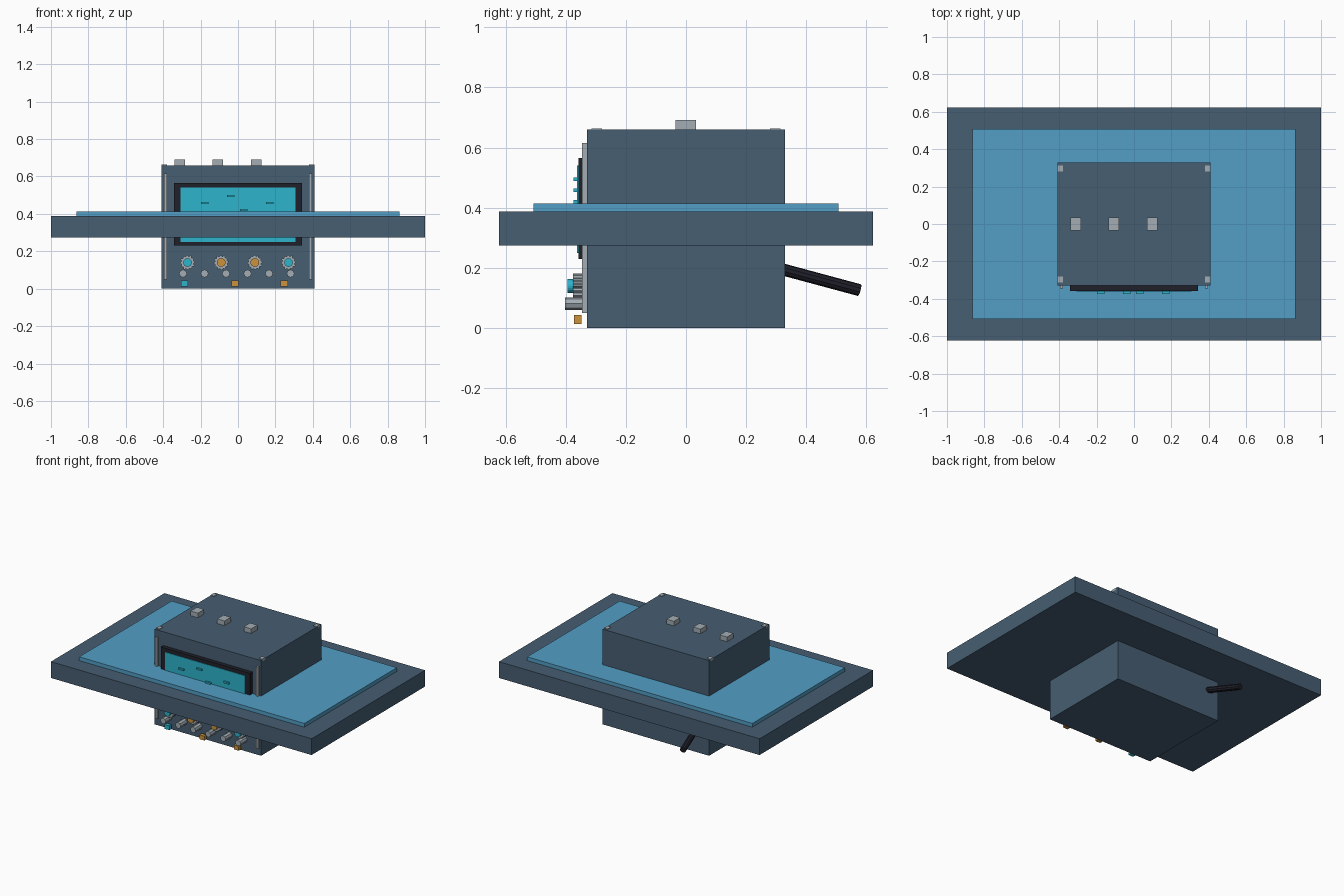
import bpy, bmesh, math
from mathutils import Vector

cube = bpy.data.objects.get("Cube")
if cube:
    bpy.data.objects.remove(cube, do_unlink=True)


def material(name, hex_code):
    """Flat material from an sRGB hex colour."""
    def linear(c):
        return c / 12.92 if c < 0.04 else ((c + 0.055) / 1.055) ** 2.4
    rgb = [linear(v / 255) for v in bytes.fromhex(hex_code)]
    m = bpy.data.materials.new(name)
    m.use_nodes = True
    m.diffuse_color = (*rgb, 1)
    m.node_tree.nodes["Principled BSDF"].inputs["Base Color"].default_value = (*rgb, 1)
    return m


slate = material("slate blue", "465E72")
sky = material("sky blue", "539FC6")
cyan = material("cyan", "2EB4CC")
metal = material("light grey", "A3AEB5")
black = material("near black", "20202B")
amber = material("amber", "CB923C")


def finish(name, bm, mat):
    bmesh.ops.recalc_face_normals(bm, faces=bm.faces)
    mesh = bpy.data.meshes.new(name)
    bm.to_mesh(mesh)
    bm.free()
    mesh.materials.append(mat)
    ob = bpy.data.objects.new(name, mesh)
    bpy.context.collection.objects.link(ob)
    return ob


def box(name, mat, x, y, z):
    """Box from (min, max) ranges."""
    bm = bmesh.new()
    bmesh.ops.create_cube(bm, size=1)
    for v in bm.verts:
        v.co = [(r[0] + r[1]) / 2 + c * (r[1] - r[0]) for c, r in zip(v.co, (x, y, z))]
    return finish(name, bm, mat)


def around(c, w):
    return (c - w / 2, c + w / 2)


def dial(name, mat, x, z, front, back, radii, sides):
    """Prism along y; alternating radii give a ridged rim."""
    bm = bmesh.new()
    ring = []
    for i in range(sides):
        a = math.tau * i / sides
        r = radii[i % len(radii)]
        ring.append(bm.verts.new((x + r * math.cos(a), back, z + r * math.sin(a))))
    face = bm.faces.new(ring)
    out = bmesh.ops.extrude_face_region(bm, geom=[face], use_keep_orig=True)
    for v in out["geom"]:
        if isinstance(v, bmesh.types.BMVert):
            v.co.y = front
    return finish(name, bm, mat)


# Table slab, inlay and cabinet
box("slab", slate, (-1, 1), (-0.622, 0.622), (0.275, 0.388))
box("inlay", sky, (-0.864, 0.864), (-0.507, 0.507), (0.388, 0.414))
box("cabinet", slate, (-0.408, 0.408), (-0.33, 0.33), (0, 0.66))

# Display with small raised marks
box("display_bezel", black, (-0.342, 0.342), (-0.358, -0.33), (0.23, 0.565))
box("display_screen", cyan, (-0.307, 0.307), (-0.362, -0.357), (0.25, 0.54))
for i, (x, z) in enumerate([(-0.178, 0.458), (-0.04, 0.495), (0.03, 0.42), (0.17, 0.458)]):
    box(f"display_mark_{i + 1}", cyan, around(x, 0.04), (-0.374, -0.361), around(z, 0.011))

# Front rails and corner tabs
for side, sx in (("right", -1), ("left", 1)):
    box(f"{side}_rail", metal, around(sx * 0.387, 0.016), (-0.346, -0.33), (0.05, 0.615))
    for end, sy in (("front", -1), ("back", 1)):
        box(f"{side}_{end}_tab", metal, around(sx * 0.394, 0.028),
            around(sy * 0.297, 0.034), (0.65, 0.664))

# Buttons on the lid
for i in range(3):
    box(f"lid_button_{i + 1}", metal, around(-0.311 + 0.204 * i, 0.056),
        (-0.035, 0.034), (0.655, 0.692))

# Ridged knobs with coloured caps
for i, mat in enumerate((cyan, amber, amber, cyan)):
    x = -0.27 + 0.18 * i
    dial(f"knob_{i + 1}", metal, x, 0.14, -0.375, -0.33, (0.041, 0.041, 0.034, 0.034), 48)
    dial(f"knob_cap_{i + 1}", mat, x, 0.14, -0.394, -0.374, (0.023,), 20)

# Hexagonal plugs
for i in range(6):
    dial(f"plug_{i + 1}", metal, -0.294 + 0.115 * i, 0.081, -0.402, -0.33, (0.021,), 8)

# Indicator lamps
for i, (x, mat) in enumerate([(-0.285, cyan), (-0.017, amber), (0.247, amber)]):
    box(f"lamp_{i + 1}", mat, around(x, 0.038), (-0.372, -0.347), (0.013, 0.043))

# Rear cable
start, end = Vector((-0.32, 0.28, 0.206)), Vector((-0.38, 0.577, 0.126))
bm = bmesh.new()
bmesh.ops.create_cone(bm, cap_ends=True, segments=10, radius1=0.02, radius2=0.02,
                      depth=(end - start).length)
cable = finish("cable", bm, black)
cable.location = (start + end) / 2
cable.rotation_euler = (end - start).to_track_quat("Z", "Y").to_euler()
